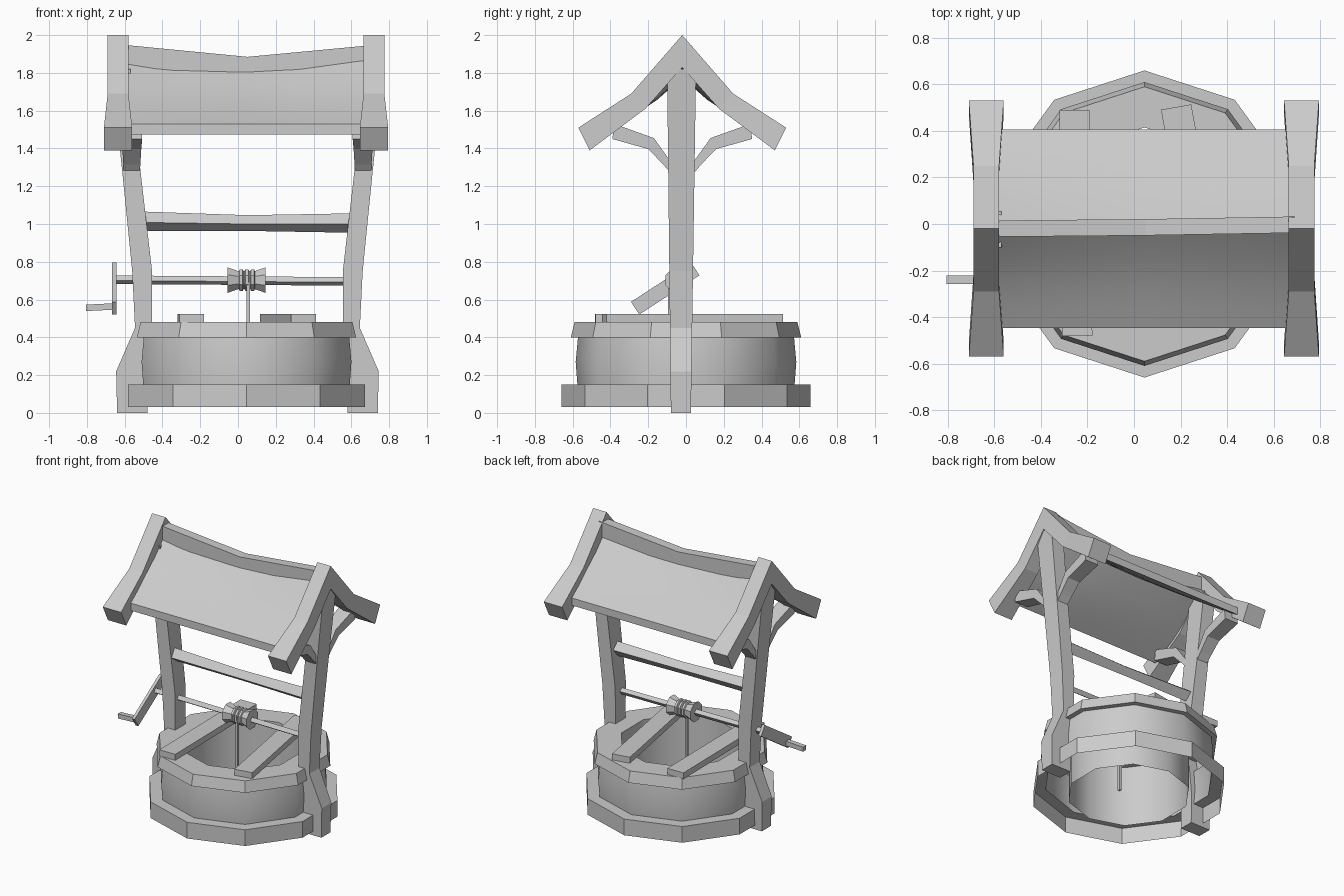
import bpy, bmesh, math
from math import sin, cos, pi
from mathutils import Vector

cube = bpy.data.objects.get("Cube")
if cube:
    bpy.data.objects.remove(cube, do_unlink=True)

grey = bpy.data.materials.new("plain_grey")
grey.use_nodes = True
grey.diffuse_color = (0.6, 0.6, 0.6, 1)
grey.node_tree.nodes["Principled BSDF"].inputs["Base Color"].default_value = (0.6, 0.6, 0.6, 1)

MID = 0.05      # x of the well's axis
RIDGE = -0.02   # y of the roof ridge


def loft(name, rings, caps=True, smooth=None):
    """Skin a list of closed rings; smooth is a rule giving each face's shading."""
    bm = bmesh.new()
    rows = [[bm.verts.new(p) for p in ring] for ring in rings]
    n = len(rows[0])
    for i, (a, b) in enumerate(zip(rows, rows[1:])):
        for j in range(n):
            k = (j + 1) % n
            face = bm.faces.new((a[j], a[k], b[k], b[j]))
            face.smooth = bool(smooth and smooth(i))
    if caps:
        bm.faces.new(rows[0])
        bm.faces.new(rows[-1])
    bmesh.ops.recalc_face_normals(bm, faces=bm.faces)
    mesh = bpy.data.meshes.new(name)
    bm.to_mesh(mesh)
    bm.free()
    mesh.materials.append(grey)
    obj = bpy.data.objects.new(name, mesh)
    bpy.context.collection.objects.link(obj)
    return obj


def rect(x0, x1, y0, y1, z):
    return [(x0, y0, z), (x1, y0, z), (x1, y1, z), (x0, y1, z)]


def x_ring(x, y, z, r, sides, turn=0.0):
    """Regular polygon around the x direction."""
    return [(x, y + r * cos(2 * pi * i / sides + turn), z + r * sin(2 * pi * i / sides + turn))
            for i in range(sides)]


def box(name, centre, size, axis="Z", turn=0.0):
    sx, sy, sz = (s / 2 for s in size)
    obj = loft(name, [rect(-sx, sx, -sy, sy, -sz), rect(-sx, sx, -sy, sy, sz)])
    obj.location = centre
    setattr(obj.rotation_euler, axis.lower(), turn)
    return obj


# Well wall: one decagonal shell, open underneath, with base step and rim
profile = [(0.415, 0.03), (0.415, 0.48), (0.59, 0.48), (0.61, 0.40), (0.572, 0.40),
           (0.584, 0.27), (0.575, 0.15), (0.66, 0.15), (0.66, 0.03)]
well = [[(0.045 + r * sin(i * pi / 5), r * cos(i * pi / 5), z) for i in range(10)]
        for r, z in profile]
loft("well_wall", well, caps=False, smooth=lambda i: i in (0, 4, 5))

# Planks lying across the rim
box("left_over_plank", (-0.25, 0.005, 0.502), (0.13, 0.97, 0.045), turn=0.012)
box("right_over_plank", (0.264, 0.035, 0.502), (0.132, 0.95, 0.045), turn=0.175)

# Bent posts, gable frames and curved braces on both sides
post = [(0, 0.69, 0.53), (0.22, 0.695, 0.53), (0.45, 0.595, 0.505),
        (0.75, 0.61, 0.505), (1.27, 0.662, 0.565), (1.82, 0.72, 0.62)]
gable = [(-0.55, 1.51, -0.49, 1.39, 0.075), (-0.27, 1.69, -0.195, 1.61, 0.055),
         (0, 2.0, 0, 1.83, 0.055)]
gable += [(-a, b, -c, d, w) for a, b, c, d, w in reversed(gable[:2])]
brace = [(-0.36, 1.53, -0.37, 1.45), (-0.15, 1.455, -0.18, 1.397),
         (-0.075, 1.35, -0.10, 1.315), (-0.02, 1.28, -0.02, 1.22)]

for side, s in (("right", -1), ("left", 1)):
    rings = []
    for z, outer, inner in post:
        t = z / 1.82
        rings.append(rect(MID + s * inner, MID + s * outer, -0.08 - 0.02 * t, 0.026 + 0.027 * t, z))
    loft(side + "_post", rings)

    gx = 0.0425 + s * 0.6775
    rings = [[(gx - w, RIDGE + y0, z0), (gx + w, RIDGE + y0, z0),
              (gx + w, RIDGE + y1, z1), (gx - w, RIDGE + y1, z1)]
             for y0, z0, y1, z1, w in gable]
    loft(side + "_gable_frame", rings)

    for end, f in (("front", 1), ("back", -1)):
        bx = MID + s * 0.612
        rings = []
        for i, (y0, z0, y1, z1) in enumerate(brace):
            w = 0.055 - 0.005 * i
            rings.append([(bx - w, RIDGE + f * y0, z0), (bx + w, RIDGE + f * y0, z0),
                          (bx + w, RIDGE + f * y1, z1), (bx - w, RIDGE + f * y1, z1)])
        loft(side + "_" + end + "_brace", rings)

# Sagging roof sheet, thick and concave on both slopes
slope = [(-0.427, 1.53, 0), (-0.34, 1.585, 0.1), (-0.25, 1.65, 0.3), (-0.13, 1.75, 0.65), (0, 1.885, 1)]
slope += [(-y, z, k) for y, z, k in reversed(slope[:-1])]
rings = []
for x, sag in ((-0.6, 0), (-0.37, 0.04), (MID, 0.055), (0.32, 0.045), (0.69, 0)):
    top = [(x, RIDGE + y, z - sag * k) for y, z, k in slope]
    rings.append(top + [(px, py, pz - 0.055) for px, py, pz in reversed(top)])
roof = loft("roof_sheet", rings, smooth=lambda i: True)
roof.data.set_sharp_from_angle(angle=math.radians(35))

# Ridge beam, sagging with the roof
rings = [[(x, y - 0.035, z), (x, y + 0.035, z), (x, y + 0.035, z - 0.11), (x, y - 0.035, z - 0.11)]
         for x, y, z in ((-0.6, -0.02, 1.948), (MID, -0.014, 1.885), (0.69, -0.003, 1.945))]
loft("ridge_beam", rings)

# Cross beam between the posts, set on its edge
loft("cross_beam", [x_ring(x, -0.035, z, r, 4, 0.12)
                    for x, z, r in ((-0.53, 1.015, 0.052), (MID, 1.005, 0.042), (0.63, 1.005, 0.052))])

# Winding shaft with crank arm and handle
SY, SZ = -0.04, 0.70
loft("winding_shaft", [x_ring(-0.66, SY, SZ + 0.005, 0.023, 4, 0.2), x_ring(0.6, SY, SZ - 0.004, 0.023, 4, 0.2)])
box("crank_arm", (-0.655, -0.11, 0.658), (0.022, 0.38, 0.08), "X", 0.577)
box("crank_handle", (-0.725, -0.24, 0.56), (0.16, 0.036, 0.034), "Y", -0.05)

# Waisted spool with rope coils and a hanging rope
loft("spool", [x_ring(0.045 + x, SY, SZ + 0.003, r, 8, pi / 8)
               for x, r in ((-0.1, 0.073), (-0.045, 0.052), (0.045, 0.052), (0.1, 0.073))])
for i in range(3):
    x = 0.015 + 0.03 * i
    loft("rope_coil_%d" % (i + 1), [x_ring(x + d, SY, SZ + 0.003, r, 8, pi / 8)
                                  for d, r in ((-0.012, 0.048), (-0.006, 0.062), (0.01, 0.062), (0.016, 0.048))])
loft("hanging_rope", [rect(0.045, 0.063, SY - 0.055, SY - 0.037, z) for z in (0.1, 0.69)])
